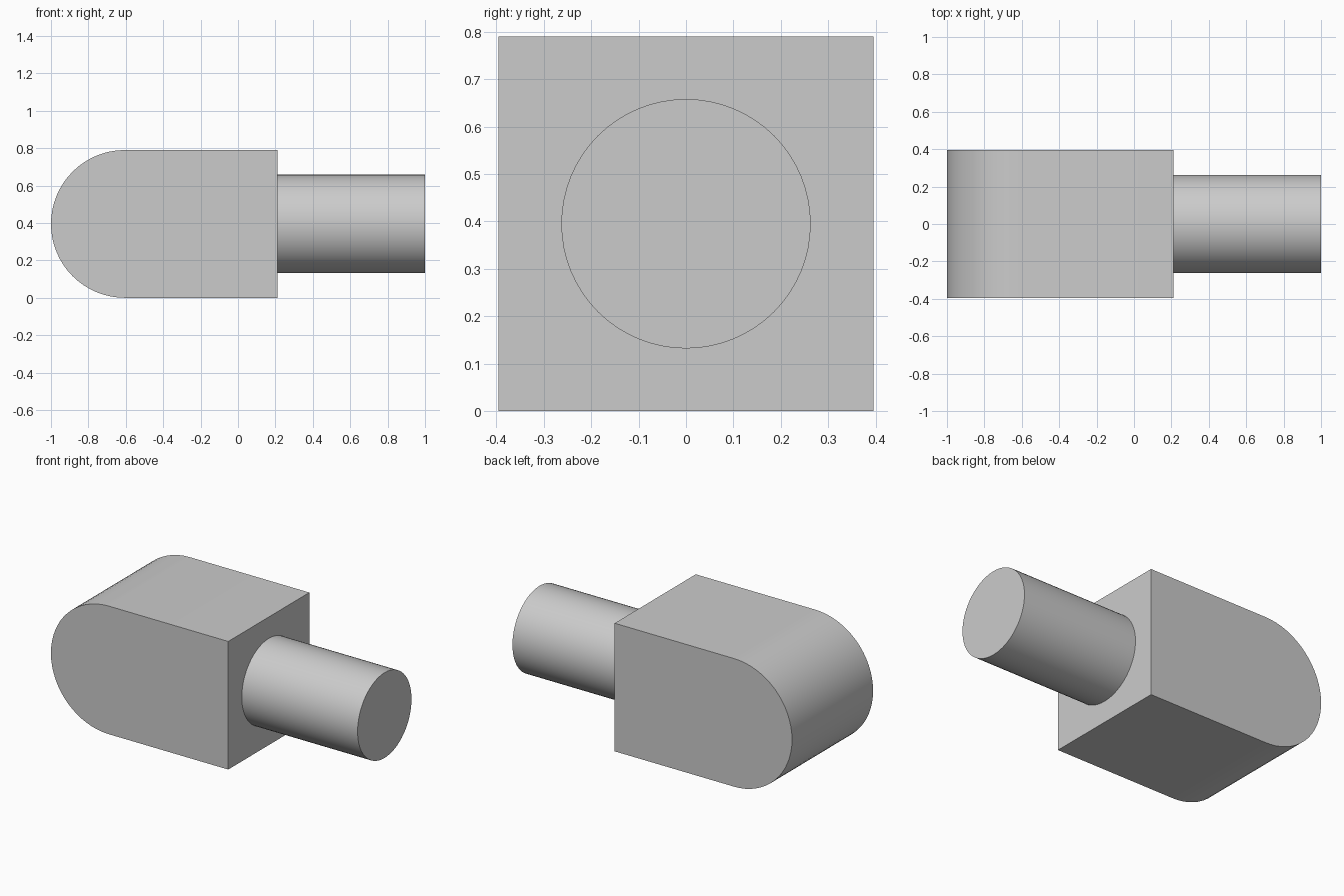
import bpy
import bmesh
from math import pi, sin, cos, radians

if "Cube" in bpy.data.objects:
    bpy.data.objects.remove(bpy.data.objects["Cube"], do_unlink=True)

HALF = 0.395        # half the width and height of the block
BLOCK_END = 0.21
PIN_RADIUS = 0.263
ARC_STEPS = 32

grey = bpy.data.materials.new("plain grey")
grey.use_nodes = True
colour = (0.6, 0.6, 0.6, 1)
grey.diffuse_color = colour
grey.node_tree.nodes["Principled BSDF"].inputs["Base Color"].default_value = colour


def finish(obj):
    obj.data.materials.append(grey)
    bpy.ops.object.select_all(action="DESELECT")
    obj.select_set(True)
    bpy.context.view_layer.objects.active = obj
    bpy.ops.object.shade_smooth_by_angle(angle=radians(30))


# Block with a half-round end, extruded across the width
profile = [(BLOCK_END, 0), (BLOCK_END, 2 * HALF)]
for i in range(ARC_STEPS + 1):
    a = pi / 2 + pi * i / ARC_STEPS
    profile.append((HALF - 1 + HALF * cos(a), HALF + HALF * sin(a)))

bm = bmesh.new()
side = bm.faces.new([bm.verts.new((x, -HALF, z)) for x, z in profile])
result = bmesh.ops.extrude_face_region(bm, geom=[side])
moved = [v for v in result["geom"] if isinstance(v, bmesh.types.BMVert)]
bmesh.ops.translate(bm, verts=moved, vec=(0, 2 * HALF, 0))
bmesh.ops.recalc_face_normals(bm, faces=bm.faces)
mesh = bpy.data.meshes.new("rounded_block")
bm.to_mesh(mesh)
bm.free()
block = bpy.data.objects.new("rounded_block", mesh)
bpy.context.collection.objects.link(block)
finish(block)

# Round pin standing out of the flat end
bpy.ops.mesh.primitive_cylinder_add(
    vertices=64, radius=PIN_RADIUS, depth=1 - BLOCK_END,
    location=((1 + BLOCK_END) / 2, 0, HALF), rotation=(0, pi / 2, 0))
pin = bpy.context.object
pin.name = "round_pin"
finish(pin)
